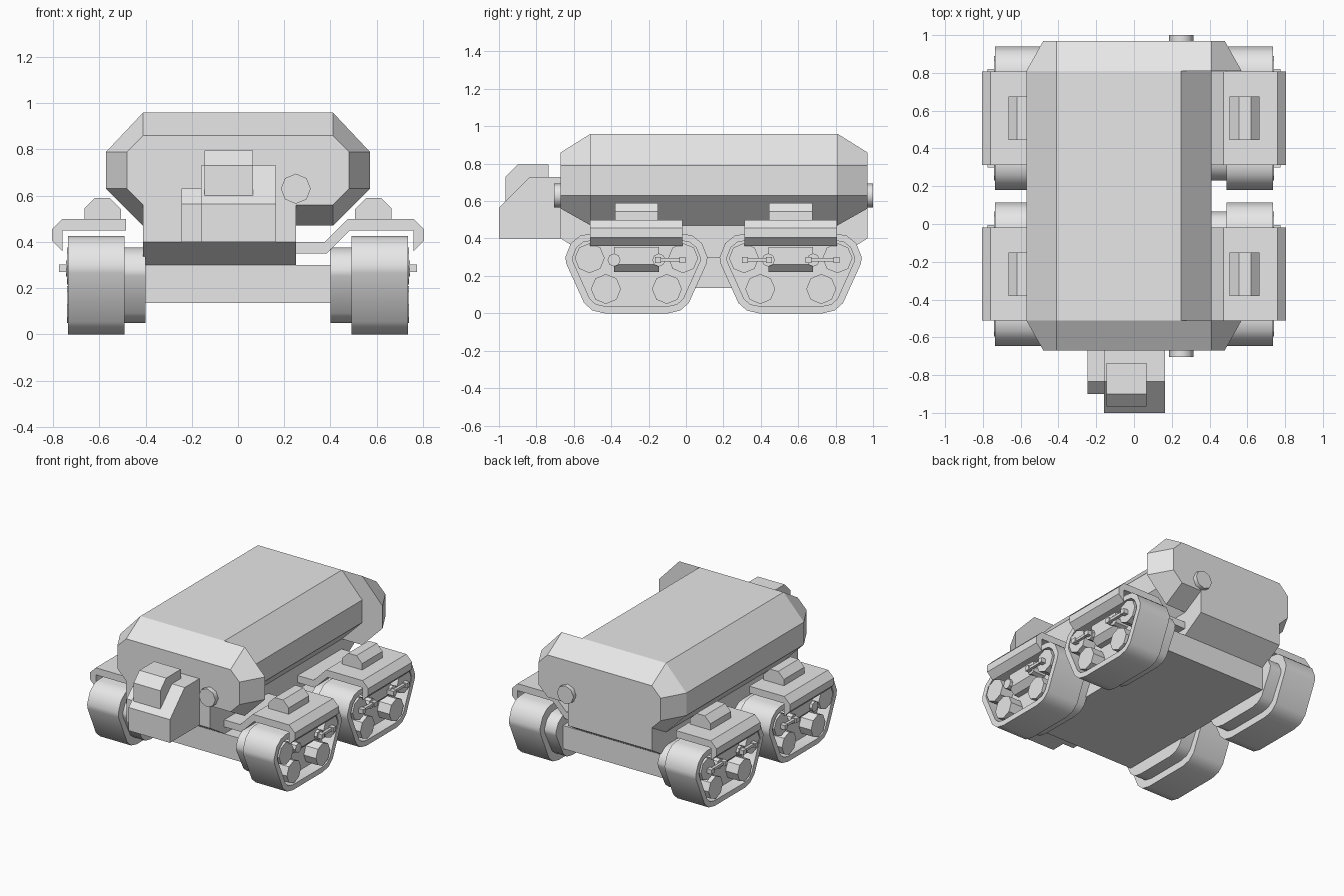
import bpy, bmesh, math
from mathutils import Matrix, Vector

if "Cube" in bpy.data.objects:
    bpy.data.objects.remove(bpy.data.objects["Cube"])

grey = bpy.data.materials.new("plain_grey")
grey.diffuse_color = (0.8, 0.8, 0.8, 1)
grey.use_nodes = True
grey.node_tree.nodes["Principled BSDF"].inputs["Base Color"].default_value = grey.diffuse_color


def finish(bm, name, smooth=0):
    bmesh.ops.recalc_face_normals(bm, faces=bm.faces)
    me = bpy.data.meshes.new(name)
    bm.to_mesh(me)
    bm.free()
    me.materials.append(grey)
    ob = bpy.data.objects.new(name, me)
    bpy.context.collection.objects.link(ob)
    if smooth:
        bpy.ops.object.select_all(action='DESELECT')
        ob.select_set(True)
        bpy.context.view_layer.objects.active = ob
        bpy.ops.object.shade_smooth_by_angle(angle=math.radians(smooth))
    return ob


def loft(bm, rings):
    """Bridge matching rings of points and close both ends; returns the end face."""
    vs = [[bm.verts.new(p) for p in r] for r in rings]
    n = len(vs[0])
    for a, b in zip(vs, vs[1:]):
        for i in range(n):
            j = (i + 1) % n
            bm.faces.new((a[i], a[j], b[j], b[i]))
    bm.faces.new(vs[0][::-1])
    return bm.faces.new(vs[-1])


def along_y(name, sections):
    bm = bmesh.new()
    loft(bm, [[(x, y, z) for x, z in prof] for y, prof in sections])
    return finish(bm, name)


def along_x(name, prof, x0, x1, smooth=0):
    bm = bmesh.new()
    loft(bm, [[(x, y, z) for y, z in prof] for x in (x0, x1)])
    return finish(bm, name, smooth)


def box(name, x0, x1, y0, y1, z0, z1):
    return along_x(name, [(y0, z0), (y1, z0), (y1, z1), (y0, z1)], x0, x1)


def disc(name, p, q, r, smooth=0, sides=8):
    """Cylinder between two points."""
    p, q = Vector(p), Vector(q)
    bm = bmesh.new()
    m = Matrix.Translation((p + q) / 2) @ (q - p).to_track_quat('Z', 'Y').to_matrix().to_4x4()
    bmesh.ops.create_cone(bm, cap_ends=True, segments=sides, radius1=r, radius2=r,
                          depth=(q - p).length, matrix=m)
    return finish(bm, name, smooth)


# Hull: middle section with the right side set back
F, B = -0.51, 0.81
left = [(-.41, .30), (-.41, .47), (-.57, .63), (-.57, .79), (-.41, .96)]
mid = [(.25, .96), (.41, .79), (.41, .63), (.25, .47), (.25, .30)] + left
along_y("hull_middle", [(F, mid), (B, mid)])

# Hull end caps, full width and chamfered toward the ends
full = [(.41, .96), (.57, .79), (.57, .63), (.41, .47), (.25, .47), (.25, .30)] + left
small = [(.41, .86), (.48, .79), (.48, .63), (.41, .56), (.25, .56), (.25, .40),
         (-.41, .40), (-.41, .56), (-.48, .63), (-.48, .79), (-.41, .86)]
along_y("front_cap", [(F, full), (-.67, small)])
along_y("back_cap", [(B, full), (.97, small)])

# Lower chassis
box("chassis", -.41, .41, F, B, .135, .30)

# Driver cab, upper cab and side locker on the front
along_x("cab", [(-.67, .40), (-1, .40), (-1, .565), (-.835, .73), (-.67, .73)], -.16, .165)
along_x("upper_cab", [(-.735, .60), (-.965, .60), (-.965, .73), (-.90, .795), (-.735, .795)],
        -.145, .065)
along_x("side_locker", [(-.67, .40), (-.90, .40), (-.90, .565), (-.835, .63), (-.67, .63)],
        -.245, -.16)

# Round ports on both ends
disc("front_port", (.25, -.705, .63), (.25, -.60, .63), .065, 50)
disc("back_port", (.25, .90, .63), (.25, 1.0, .63), .065, 50)

# Track outline, half of it, mirrored about the pod centre
half = [(.17, 0), (.235, .015), (.28, .055), (.375, .265), (.38, .30),
        (.35, .375), (.30, .415), (.25, .425)]
outline = half + [(-y, z) for y, z in reversed(half)]

fender_out = [(.76, .45), (.76, .36), (.805, .405), (.805, .455), (.76, .50)]
arm = [(.25, .35), (.385, .35), (.485, .45)] + fender_out + [(.475, .50), (.375, .40), (.25, .40)]
short = [(.485, .45)] + fender_out + [(.485, .50)]
bump = [(.505, .49), (.505, .54), (.555, .59), (.62, .59), (.665, .545), (.665, .49)]


def pod(side, cy, tag, bars):
    # Track with a sunken outer face
    bm = bmesh.new()
    end = loft(bm, [[(side * x, cy + y, z) for y, z in outline] for x in (.49, .735)])
    bmesh.ops.recalc_face_normals(bm, faces=bm.faces)
    bmesh.ops.inset_region(bm, faces=[end], thickness=.038)
    moved = bmesh.ops.extrude_discrete_faces(bm, faces=[end])['faces']
    bmesh.ops.translate(bm, verts=moved[0].verts, vec=(-side * .09, 0, 0))
    finish(bm, tag + "_track", 35)
    # Smaller inner drum joined to the chassis
    inner = [(cy + y * .87, .05 + z * .765) for y, z in outline]
    along_x(tag + "_inner_drum", inner, side * .40, side * .50, 35)
    # Road wheels and small hubs
    for y, z, r in ((.25, .295, .08), (-.25, .295, .08), (.163, .13, .08), (-.163, .13, .08),
                    (.12, .285, .035), (-.12, .285, .035)):
        x1 = .74 if r > .05 else .745
        disc(tag + "_wheel", (side * .62, cy + y, z), (side * x1, cy + y, z), r)
    # Gear housing between the wheels, sloped below
    along_x(tag + "_housing", [(cy - .12, .26), (cy + .12, .26), (cy + .12, .355), (cy - .12, .355)],
            side * .62, side * .725)
    along_y(tag + "_housing_base", [(cy + s * .12, [(side * .62, .22), (side * .685, .22),
            (side * .725, .26), (side * .62, .26)]) for s in (-1, 1)])
    # Linkage bars with square ends
    for a, b in bars:
        box(tag + "_bar", side * .745, side * .765, cy + a, cy + b, .278, .296)
        for y in (a + .015, b - .015):
            box(tag + "_bar_end", side * .70, side * .775, cy + y - .016, cy + y + .016, .27, .302)
    # Fender, with a support arm reaching the hull on the set-back side
    prof = arm if side > 0 else short
    along_y(tag + "_fender", [(cy + s * .247, [(side * x, z) for x, z in prof]) for s in (-1, 1)])
    along_y(tag + "_fender_top", [(cy + s * .115, [(side * x, z) for x, z in bump]) for s in (-1, 1)])


for side, sname in ((1, "right"), (-1, "left")):
    pod(side, -.265, "front_" + sname, [(.10, .26)])
    pod(side, .56, "back_" + sname, [(-.26, -.10), (.08, .26)])
